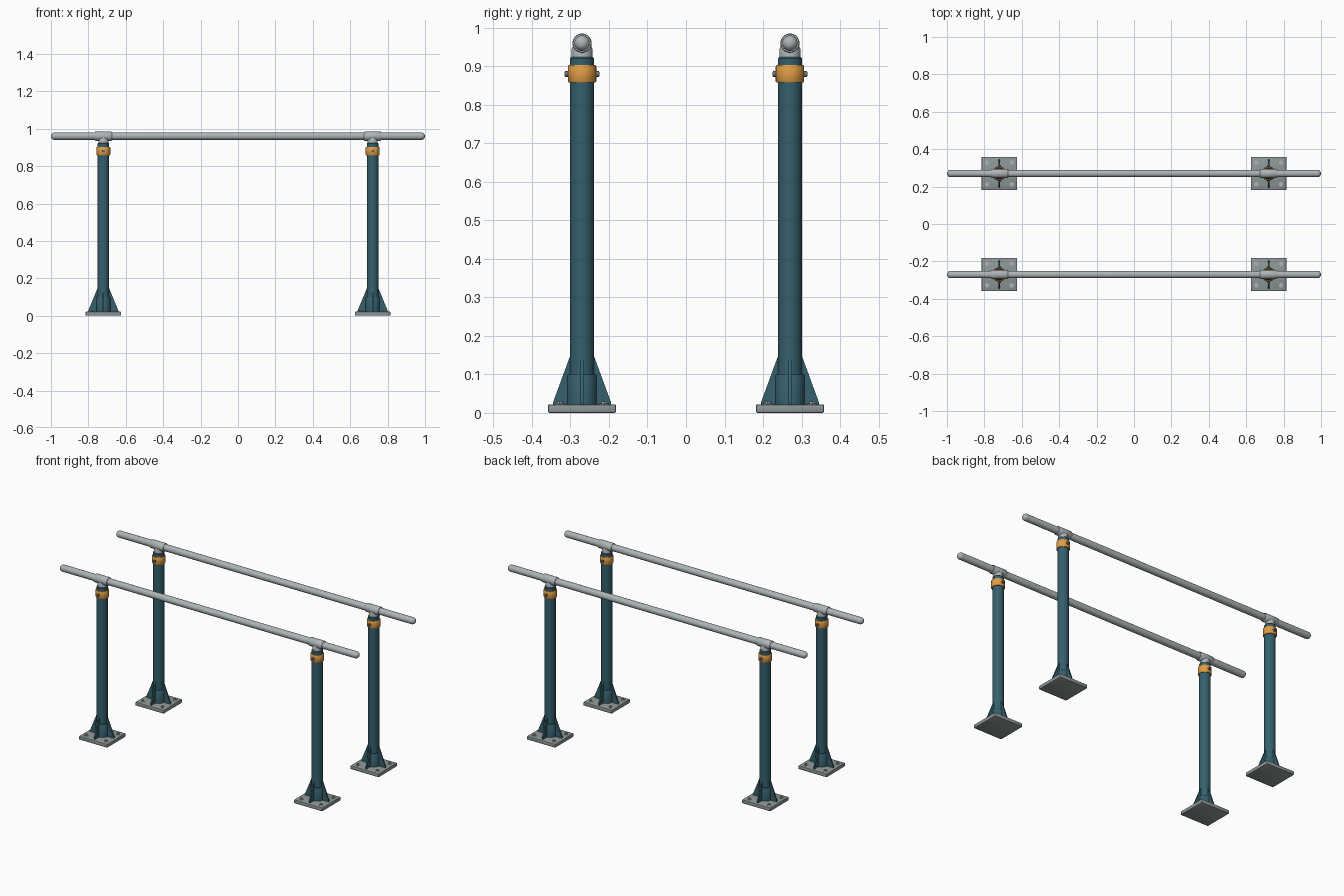
import bpy, bmesh
from math import pi, cos, sin
from mathutils import Matrix, Vector

if "Cube" in bpy.data.objects:
    bpy.data.objects.remove(bpy.data.objects["Cube"])

RAIL_Y, RAIL_Z, POST_X = 0.27, 0.96, 0.72


def material(name, rgb):
    m = bpy.data.materials.new(name)
    m.diffuse_color = (*rgb, 1)
    m.use_nodes = True
    m.node_tree.nodes["Principled BSDF"].inputs["Base Color"].default_value = m.diffuse_color
    return m


TEAL = material("teal_paint", (0.035, 0.115, 0.15))
ORANGE = material("orange_paint", (0.75, 0.33, 0.06))
STEEL = material("steel", (0.42, 0.46, 0.47))
PLATE = material("plate_grey", (0.27, 0.31, 0.31))
DARK = material("dark_steel", (0.16, 0.18, 0.19))


def finish(name, bm, mat, smooth=True):
    bmesh.ops.recalc_face_normals(bm, faces=bm.faces)
    me = bpy.data.meshes.new(name)
    bm.to_mesh(me)
    bm.free()
    me.materials.append(mat)
    ob = bpy.data.objects.new(name, me)
    bpy.context.collection.objects.link(ob)
    if smooth:
        bpy.ops.object.select_all(action='DESELECT')
        ob.select_set(True)
        bpy.context.view_layer.objects.active = ob
        bpy.ops.object.shade_smooth_by_angle(angle=0.6)
    return ob


def lathe(name, profile, mat, matrix=Matrix(), n=32, spots=((0, 0, 0),)):
    """Revolve (radius, height) points about z; radius 0 closes the end."""
    bm = bmesh.new()
    for spot in spots:
        vs = [bm.verts.new((r, 0, z)) for r, z in profile]
        es = [bm.edges.new(p) for p in zip(vs, vs[1:])]
        geom = bmesh.ops.spin(bm, geom=vs + es, axis=(0, 0, 1), cent=(0, 0, 0),
                              angle=2 * pi, steps=n, use_duplicate=False)
        new = [v for v in bm.verts if not v.tag]
        bmesh.ops.transform(bm, matrix=Matrix.Translation(spot) @ matrix, verts=new)
        for v in bm.verts:
            v.tag = True
    bmesh.ops.remove_doubles(bm, verts=bm.verts, dist=1e-5)
    return finish(name, bm, mat)


ALONG_X = Matrix.Rotation(pi / 2, 4, 'Y')
ALONG_Y = Matrix.Rotation(pi / 2, 4, 'X')


def make_post():
    parts = []
    # base plate with softened edges
    bm = bmesh.new()
    bmesh.ops.create_cube(bm, size=1, matrix=Matrix.Translation((0, 0, 0.011))
                          @ Matrix.Diagonal((0.19, 0.177, 0.022, 1)))
    bmesh.ops.bevel(bm, geom=bm.edges[:], offset=0.004, segments=2,
                    profile=0.5, affect='EDGES')
    parts.append(finish("base_plate", bm, PLATE))

    # anchor bolts: washer and hexagonal head at each corner
    corners = [(x, y, 0.022) for x in (-0.066, 0.066) for y in (-0.058, 0.058)]
    parts.append(lathe("anchor_washers", [(0, 0), (0.012, 0), (0.012, 0.002), (0, 0.002)],
                       STEEL, n=20, spots=corners))
    parts.append(lathe("anchor_bolts", [(0, 0), (0.008, 0), (0.008, 0.008), (0, 0.008)],
                       STEEL, n=6, spots=corners))

    # upright tube and the sleeve around its foot
    parts.append(lathe("upright", [(0, 0.02), (0.031, 0.02), (0.031, 0.92),
                                   (0.028, 0.924), (0, 0.924)], TEAL))
    parts.append(lathe("foot_sleeve", [(0.03, 0.02), (0.038, 0.02), (0.038, 0.097),
                                       (0.036, 0.1), (0.03, 0.1)], TEAL))

    # four triangular gussets
    bm = bmesh.new()
    for i in range(4):
        reach = 0.08 if i % 2 == 0 else 0.075
        prof = [(0.02, 0.02), (reach, 0.02), (reach, 0.028), (0.032, 0.145), (0.02, 0.145)]
        turn = Matrix.Rotation(i * pi / 2, 3, 'Z')
        f = bm.faces.new([bm.verts.new(turn @ Vector((r, -0.004, z))) for r, z in prof])
        ext = bmesh.ops.extrude_face_region(bm, geom=[f])
        bmesh.ops.translate(bm, vec=turn @ Vector((0, 0.008, 0)),
                            verts=[v for v in ext["geom"] if isinstance(v, bmesh.types.BMVert)])
    parts.append(finish("gussets", bm, TEAL, smooth=False))

    # height clamp collar and its cross bolt
    parts.append(lathe("height_collar", [(0.03, 0.858), (0.035, 0.858), (0.037, 0.861),
                                         (0.037, 0.9), (0.035, 0.903), (0.03, 0.903)], ORANGE))
    parts.append(lathe("collar_bolt", [(0, -0.046), (0.005, -0.046), (0.005, -0.044),
                                       (0.008, -0.044), (0.008, -0.036), (0.008, 0.036),
                                       (0.008, 0.044), (0.005, 0.044), (0.005, 0.046), (0, 0.046)],
                       DARK, ALONG_Y, n=12, spots=((0, 0, 0.88),)))

    # tee fitting carrying the rail
    parts.append(lathe("tee_neck", [(0, 0.922), (0.027, 0.922), (0.027, 0.945),
                                    (0.022, 0.957), (0, 0.957)], STEEL))
    parts.append(lathe("tee_sleeve", [(0.019, -0.045), (0.023, -0.045), (0.025, -0.042),
                                      (0.025, 0.042), (0.023, 0.045), (0.019, 0.045)],
                       STEEL, ALONG_X, spots=((0, 0, RAIL_Z),)))
    return parts


# one post, then linked copies at the other three corners
first = make_post()
for sx, sy in ((-1, -1), (1, -1), (-1, 1), (1, 1)):
    for part in first:
        ob = part
        if (sx, sy) != (-1, -1):
            ob = part.copy()
            bpy.context.collection.objects.link(ob)
        ob.location = (sx * POST_X, sy * RAIL_Y, 0)

# rails with rounded ends
R = 0.02
cap = [(R * cos(a * pi / 12), 1 - R + R * sin(a * pi / 12)) for a in range(6)] + [(0, 1)]
profile = [(r, -z) for r, z in reversed(cap)] + cap
for name, y in (("front_rail", -RAIL_Y), ("back_rail", RAIL_Y)):
    lathe(name, profile, STEEL, ALONG_X, spots=((0, y, RAIL_Z),))
